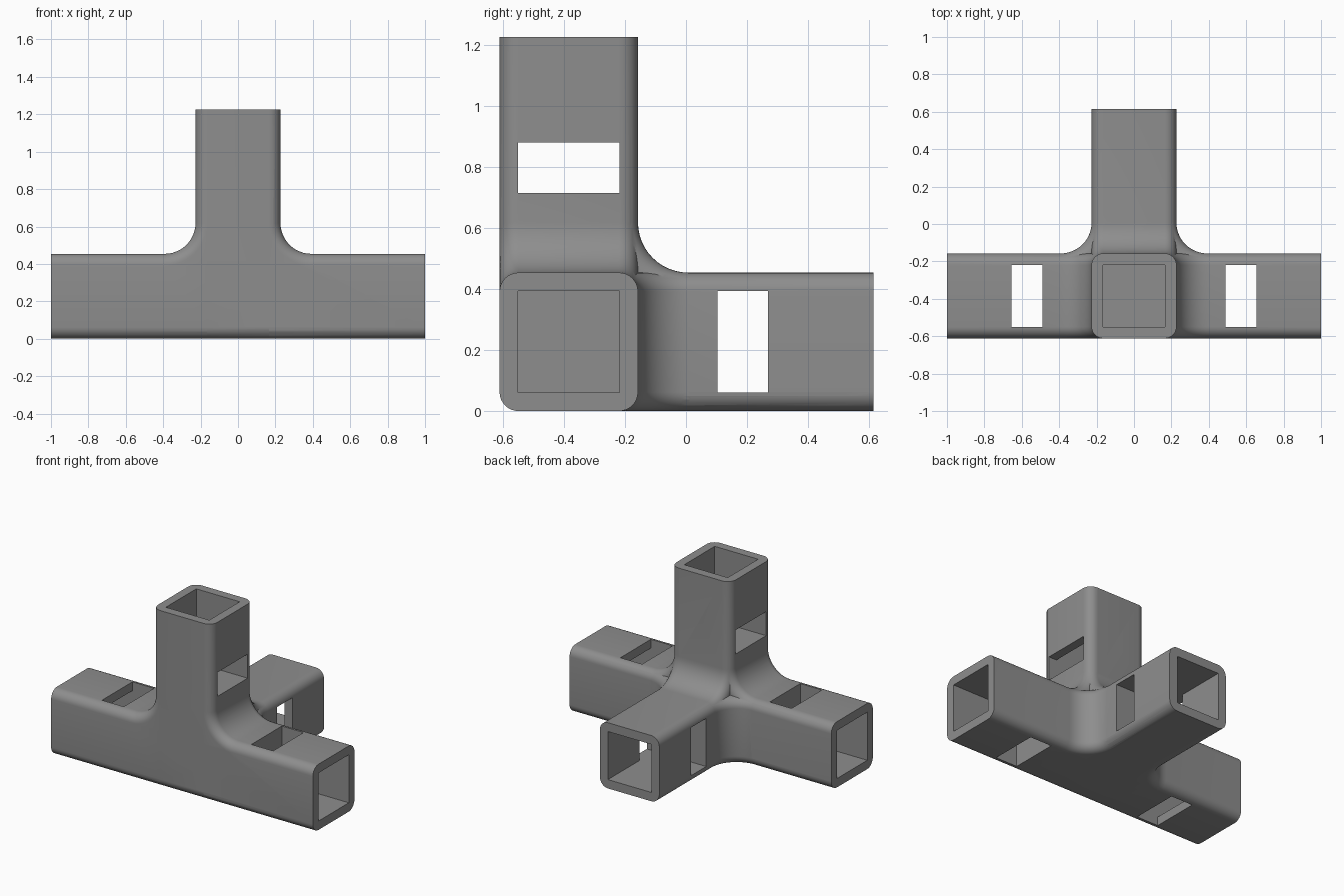
import bpy, bmesh, math
from mathutils import Vector

if "Cube" in bpy.data.objects:
    bpy.data.objects.remove(bpy.data.objects["Cube"])

H, F, R = 0.227, 0.165, 0.062       # half tube width, fillet radius, edge rounding
Y0, Z0 = -0.3845, H                 # tube axes: y and z of the hub centre
L, S = 1.0, 0.166                   # arm length from hub centre, socket half width
BASE, SLOT = 0.488, 0.166           # socket floor distance from hub, slot length
SEG = 12

grey = bpy.data.materials.new("grey plastic")
grey.diffuse_color = (0.27, 0.27, 0.27, 1)
grey.use_nodes = True
grey.node_tree.nodes["Principled BSDF"].inputs["Base Color"].default_value = grey.diffuse_color


def fillet(sx):
    """Concave arc in the corner between a side arm and the upright arm."""
    c = H + F
    pts = []
    for i in range(SEG + 1):
        a = math.pi / 2 * i / SEG
        pts.append((sx * (c - F * math.sin(a)), c - F * math.cos(a)))
    return pts


TEE = [(-L, -H), (L, -H), (L, H)] + fillet(1) + [(H, L), (-H, L)] + fillet(-1)[::-1] + [(-L, H)]
ELL = [(-H, -H), (L, -H), (L, H)] + fillet(1) + [(H, L), (-H, L)]


def make_object(name, bm):
    bmesh.ops.recalc_face_normals(bm, faces=bm.faces)
    me = bpy.data.meshes.new(name)
    bm.to_mesh(me)
    bm.free()
    me.materials.append(grey)
    ob = bpy.data.objects.new(name, me)
    bpy.context.collection.objects.link(ob)
    return ob


def slab(name, profile, place):
    """Extrude a profile to tube thickness and round its long edges, not the arm ends."""
    bm = bmesh.new()
    lo = [bm.verts.new(place(u, v, -H)) for u, v in profile]
    hi = [bm.verts.new(place(u, v, H)) for u, v in profile]
    bm.faces.new(lo)
    bm.faces.new(hi)
    n = len(profile)
    rim = []
    for i in range(n):
        j = (i + 1) % n
        bm.faces.new((lo[i], lo[j], hi[j], hi[i]))
        (u0, v0), (u1, v1) = profile[i], profile[j]
        at_end = any(abs(abs(p) - L) < 1e-6 and abs(p - q) < 1e-6 for p, q in ((u0, u1), (v0, v1)))
        if not at_end:
            rim += [bm.edges.get((lo[i], lo[j])), bm.edges.get((hi[i], hi[j]))]
        if profile[i] == (-H, -H):            # outer elbow of the ell
            rim.append(bm.edges.get((lo[i], hi[i])))
    bmesh.ops.recalc_face_normals(bm, faces=bm.faces)
    bmesh.ops.bevel(bm, geom=rim, offset=R, offset_type='OFFSET', segments=8,
                    profile=0.5, affect='EDGES', clamp_overlap=False)
    return make_object(name, bm)


def box(name, lo, hi):
    bm = bmesh.new()
    bmesh.ops.create_cube(bm, size=1)
    for v in bm.verts:
        v.co = Vector([l + (h - l) * (c + 0.5) for l, h, c in zip(lo, hi, v.co)])
    return make_object(name, bm)


def boolean(ob, other, op):
    m = ob.modifiers.new(op.lower(), 'BOOLEAN')
    m.operation, m.object, m.solver = op, other, 'EXACT'
    bpy.context.view_layer.objects.active = ob
    bpy.ops.object.modifier_apply(modifier=m.name)
    bpy.data.objects.remove(other)


# Outer body: upright tee, flat tee and back elbow
body = slab("tube_connector", TEE, lambda u, v, w: (u, Y0 + w, Z0 + v))
boolean(body, slab("flat_tee", TEE, lambda u, v, w: (u, Y0 + v, Z0 + w)), 'UNION')
boolean(body, slab("back_elbow", ELL, lambda u, v, w: (w, Y0 + u, Z0 + v)), 'UNION')

# Blind square socket in each arm plus a slot through both walls: (arm axis, sign, slot axis)
centre = (0, Y0, Z0)
for axis, sign, across in ((0, 1, 2), (0, -1, 2), (1, 1, 0), (2, 1, 0)):
    for name, far, wide in (("socket", L + 0.1, S), ("slot", BASE + SLOT, H + 0.1)):
        lo = [c - S for c in centre]
        hi = [c + S for c in centre]
        lo[across], hi[across] = centre[across] - wide, centre[across] + wide
        ends = sorted((centre[axis] + sign * BASE, centre[axis] + sign * far))
        lo[axis], hi[axis] = ends
        boolean(body, box(name, lo, hi), 'DIFFERENCE')

# Smooth rounded edges, keep the openings crisp
bpy.ops.object.select_all(action='DESELECT')
body.select_set(True)
bpy.context.view_layer.objects.active = body
bpy.ops.object.shade_smooth_by_angle(angle=math.radians(30))
